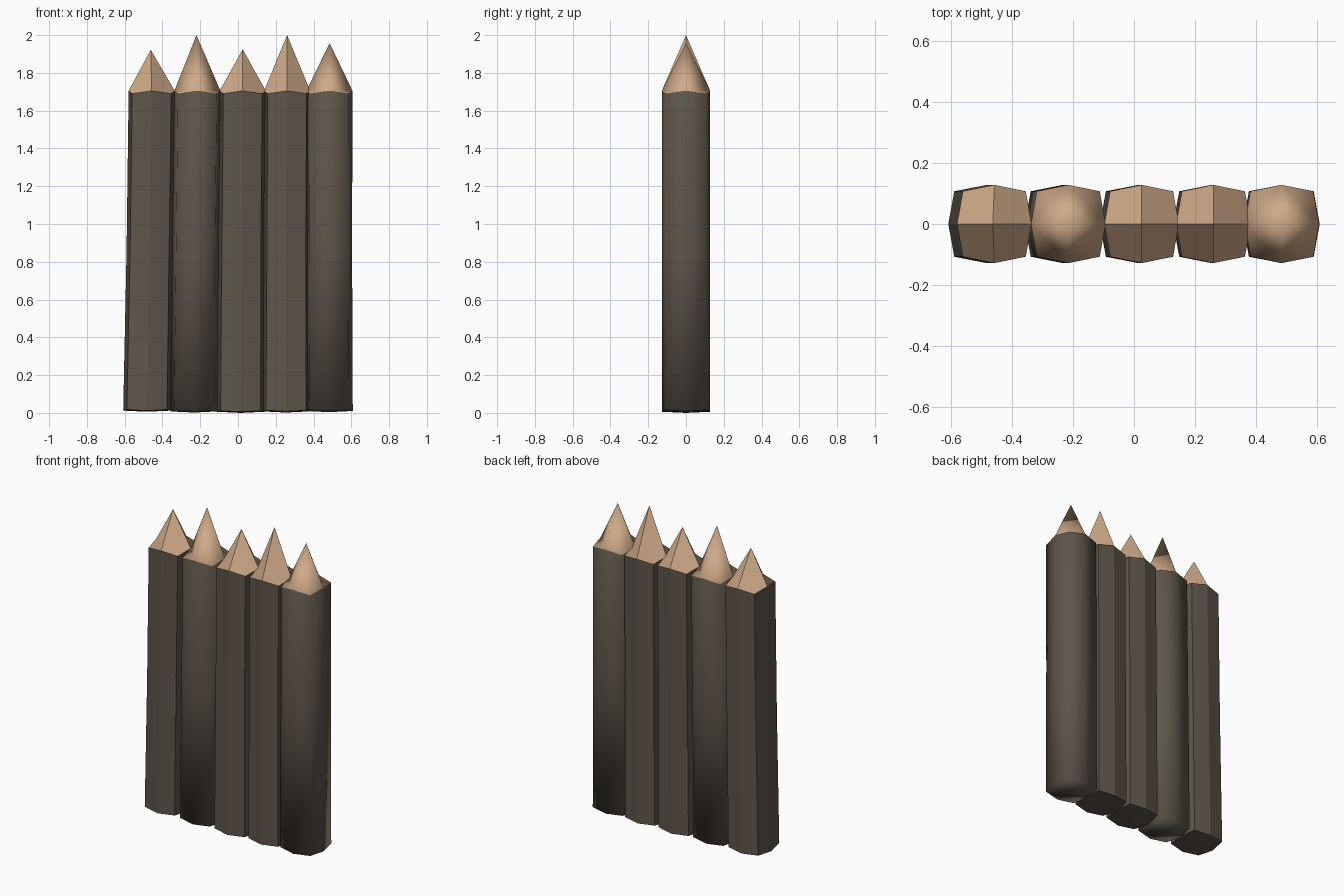
import bpy, bmesh

if "Cube" in bpy.data.objects:
    bpy.data.objects.remove(bpy.data.objects["Cube"])


def material(name, rgb):
    m = bpy.data.materials.new(name)
    m.diffuse_color = (*rgb, 1.0)
    m.use_nodes = True
    m.node_tree.nodes["Principled BSDF"].inputs["Base Color"].default_value = m.diffuse_color
    return m


BARK = material("dark_bark", (0.112, 0.092, 0.070))
CUT_WOOD = material("cut_wood", (0.62, 0.40, 0.245))

# Cross-section: a square whose side midpoints bulge out (midpoints at even indices)
SECTION = [(0.122, 0), (0.103, 0.107), (0, 0.128), (-0.103, 0.107),
           (-0.122, 0), (-0.103, -0.107), (0, -0.128), (0.103, -0.107)]


def make_stake(name, x_bottom, x_middle, x_top, x_tip, z_tip, z_low, smooth):
    bm = bmesh.new()

    def ring(cx, z_mid, z_corner, s):
        return [bm.verts.new((cx + px * s, py, z_corner if i % 2 else z_mid))
                for i, (px, py) in enumerate(SECTION)]

    rings = [ring(x_bottom, z_low, z_low + 0.006, 1.03),
             ring(x_middle, 0.86, 0.86, 1.0),
             ring(x_top, 1.705, 1.69, 1.0)]

    # Trunk sides
    for lo, hi in zip(rings, rings[1:]):
        for i in range(8):
            j = (i + 1) % 8
            bm.faces.new((lo[i], lo[j], hi[j], hi[i]))

    # Bottom cap and sharpened point, four quads each
    foot = bm.verts.new((x_bottom, 0, z_low - 0.006))
    tip = bm.verts.new((x_tip, 0, z_tip))
    for i in range(0, 8, 2):
        j, k = i + 1, (i + 2) % 8
        b, t = rings[0], rings[-1]
        bm.faces.new((b[i], foot, b[k], b[j]))
        bm.faces.new((t[i], t[j], t[k], tip)).material_index = 1

    for f in bm.faces:
        f.smooth = smooth
    me = bpy.data.meshes.new(name)
    bm.to_mesh(me)
    bm.free()
    me.materials.append(BARK)
    me.materials.append(CUT_WOOD)
    bpy.context.collection.objects.link(bpy.data.objects.new(name, me))


# Five stakes side by side: x at bottom, middle, top, tip; tip height; base height; smooth
STAKES = [(-0.482, -0.468, -0.457, -0.462, 1.922, 0.012, False),
          (-0.232, -0.225, -0.215, -0.220, 2.000, 0.008, True),
          (0.014, 0.018, 0.025, 0.025, 1.925, 0.006, False),
          (0.254, 0.256, 0.260, 0.260, 2.000, 0.008, False),
          (0.482, 0.482, 0.484, 0.485, 1.958, 0.010, True)]
for n, s in enumerate(STAKES, 1):
    make_stake(f"stake_{n}", *s)
